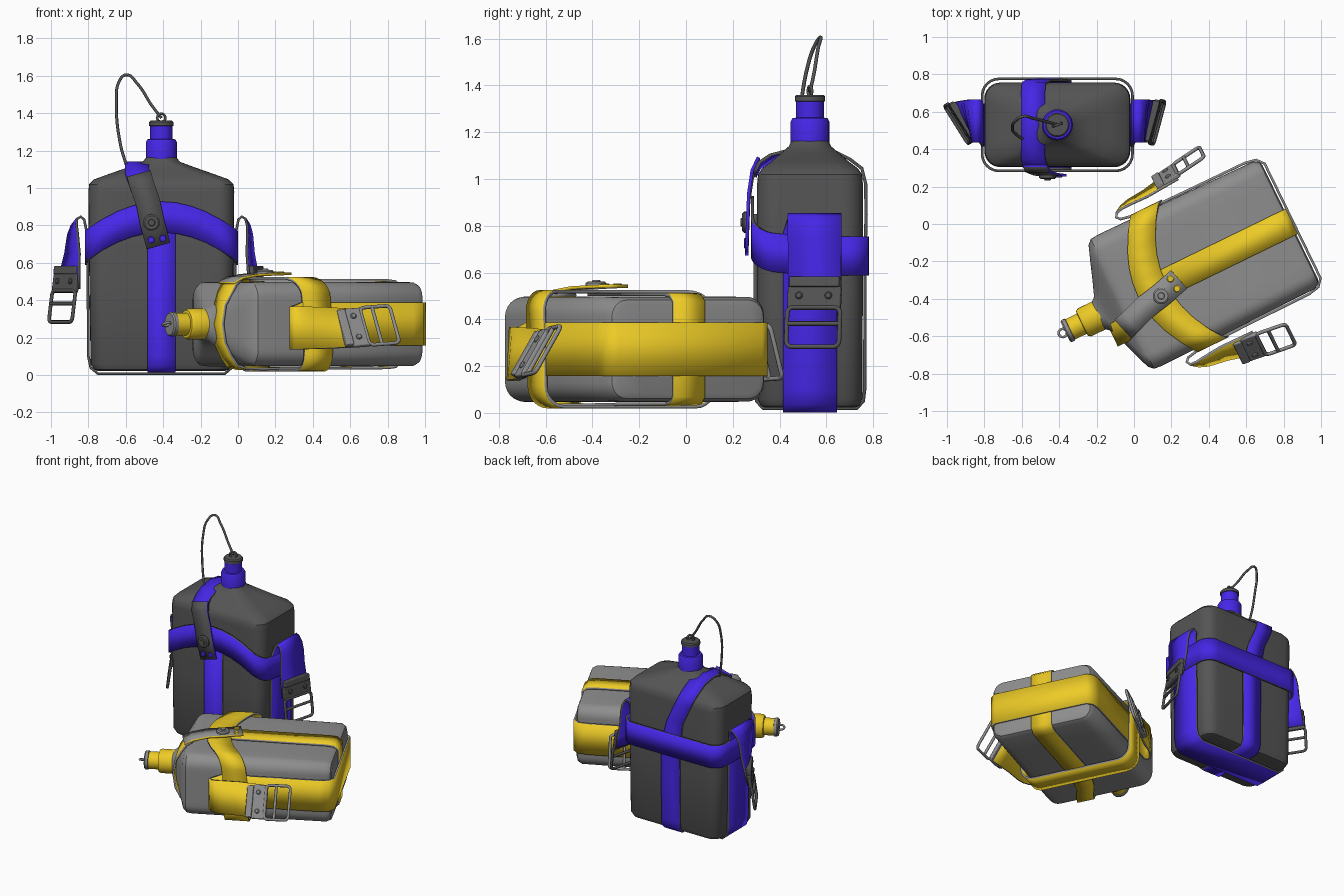
import bpy, bmesh, math
from mathutils import Matrix, Vector

if "Cube" in bpy.data.objects:
    bpy.data.objects.remove(bpy.data.objects["Cube"])


def material(name, c):
    m = bpy.data.materials.new(name)
    m.diffuse_color = (*c, 1)
    m.use_nodes = True
    m.node_tree.nodes["Principled BSDF"].inputs["Base Color"].default_value = m.diffuse_color
    return m


DARK = material("dark_grey", (0.09, 0.09, 0.09))
PALE = material("pale_grey", (0.27, 0.27, 0.27))
BLUE = material("blue", (0.06, 0.02, 0.8))
YELLOW = material("yellow", (0.85, 0.6, 0.02))


def place(name, data, frame, mats):
    ob = bpy.data.objects.new(name, data)
    bpy.context.collection.objects.link(ob)
    ob.matrix_world = frame
    for m in mats:
        data.materials.append(m)
    return ob


def mesh_object(name, bm, frame, mats, angle=35):
    bmesh.ops.recalc_face_normals(bm, faces=bm.faces)
    me = bpy.data.meshes.new(name)
    bm.to_mesh(me)
    bm.free()
    me.shade_smooth()
    me.set_sharp_from_angle(angle=math.radians(angle))
    return place(name, me, frame, mats)


def rounded_rect(hx, hy, r, arc=6, side=8):
    """Outline points, each straight side subdivided."""
    pts = []
    corners = [(1, 1, 0), (-1, 1, 90), (-1, -1, 180), (1, -1, 270)]
    for i, (sx, sy, a0) in enumerate(corners):
        for k in range(arc + 1):
            a = math.radians(a0 + 90 * k / arc)
            pts.append(Vector((sx * (hx - r) + r * math.cos(a), sy * (hy - r) + r * math.sin(a))))
        nx, ny, na = corners[(i + 1) % 4]
        a = math.radians(na)
        end = Vector((nx * (hx - r) + r * math.cos(a), ny * (hy - r) + r * math.sin(a)))
        start = pts[-1].copy()
        pts += [start.lerp(end, k / side) for k in range(1, side)]
    return pts


def loft(name, rings, frame, mats):
    bm = bmesh.new()
    loops = [[bm.verts.new((p.x, p.y, z)) for p in rounded_rect(hx, hy, r)] for z, hx, hy, r in rings]
    for a, b in zip(loops, loops[1:]):
        for i in range(len(a)):
            j = (i + 1) % len(a)
            bm.faces.new((a[i], a[j], b[j], b[i]))
    bm.faces.new(loops[0])
    bm.faces.new(loops[-1])
    return mesh_object(name, bm, frame, mats)


def lathe(name, profile, frame, mats, n=32):
    bm = bmesh.new()
    loops = [[bm.verts.new((r * math.cos(2 * math.pi * i / n), r * math.sin(2 * math.pi * i / n), z))
              for i in range(n)] for r, z in profile]
    for a, b in zip(loops, loops[1:]):
        for i in range(n):
            j = (i + 1) % n
            bm.faces.new((a[i], a[j], b[j], b[i]))
    bm.faces.new(loops[0])
    bm.faces.new(loops[-1])
    return mesh_object(name, bm, frame, mats)


def ribbon(name, pts, widths, frame, mats, closed=False, thick=0.014):
    """Strap swept along pts; widths are half-width vectors. Rim uses the second material."""
    bm = bmesh.new()
    rows = [(bm.verts.new(Vector(p) - Vector(w)), bm.verts.new(Vector(p) + Vector(w)))
            for p, w in zip(pts, widths)]
    for a, b in zip(rows, rows[1:] + (rows[:1] if closed else [])):
        bm.faces.new((a[0], a[1], b[1], b[0]))
    ob = mesh_object(name, bm, frame, mats, 60)
    so = ob.modifiers.new("thickness", "SOLIDIFY")
    so.thickness, so.offset, so.material_offset_rim = thick, 0, 1
    return ob


def wire(name, pts, radius, frame, mats, closed=False, smooth=False):
    cu = bpy.data.curves.new(name, "CURVE")
    cu.dimensions = "3D"
    cu.bevel_depth, cu.bevel_resolution, cu.use_fill_caps = radius, 2, True
    if smooth:
        sp = cu.splines.new("BEZIER")
        sp.bezier_points.add(len(pts) - 1)
        for b, p in zip(sp.bezier_points, pts):
            b.co = p
            b.handle_left_type = b.handle_right_type = "AUTO"
    else:
        sp = cu.splines.new("POLY")
        sp.points.add(len(pts) - 1)
        for b, p in zip(sp.points, pts):
            b.co = (*p, 1)
    sp.use_cyclic_u = closed
    return place(name, cu, frame, mats)


def canteen(prefix, frame, grey, colour):
    # Bottle body with sloping shoulders
    loft(prefix + "body", [(.022, .34, .19, .06), (.03, .36, .21, .07), (.06, .378, .224, .08),
                           (.5, .385, .226, .085), (.98, .39, .226, .085), (1.02, .386, .222, .085),
                           (1.045, .362, .205, .08), (1.075, .28, .165, .08), (1.11, .18, .125, .08),
                           (1.14, .1, .09, .075), (1.17, .075, .075, .07)], frame, [grey])
    # Stepped screw cap, top disc and ring
    lathe(prefix + "cap", [(.075, 1.14), (.083, 1.15), (.083, 1.245), (.075, 1.26), (.06, 1.262),
                           (.06, 1.335)], frame, [colour])
    lathe(prefix + "cap_top", [(.055, 1.328), (.065, 1.333), (.065, 1.352), (.058, 1.36)], frame, [grey])
    ring = [(.022 * math.cos(a), .008 * math.cos(a), 1.375 + .022 * math.sin(a))
            for a in [i * math.pi / 8 for i in range(16)]]
    wire(prefix + "cap_ring", ring, .007, frame, [grey], True)

    # Lengthwise strap: front, base, back and over the shoulder
    pts = [(0, -.234, .85), (0, -.234, .1), (0, -.228, .05), (0, -.2, .019), (0, .2, .019), (0, .228, .05),
           (0, .234, .1), (0, .236, .68), (-.04, .24, .85), (-.1, .238, .98), (-.125, .222, 1.045),
           (-.13, .17, 1.085), (-.13, .1, 1.12), (-.13, 0, 1.135), (-.13, -.1, 1.12), (-.13, -.17, 1.09),
           (-.12, -.215, 1.06), (-.105, -.235, 1.02)]
    ribbon(prefix + "long_strap", pts,
           [(.075 if i < 8 else .064, 0, .012 if i > 14 else 0) for i in range(len(pts))],
           frame, [colour, grey])
    # Closing tab with snap button and rivets
    ribbon(prefix + "tab", [(-.12, -.22, 1.075), (-.105, -.247, 1.02), (-.07, -.262, .92), (-.05, -.266, .82),
                            (-.015, -.27, .69)], [(.063, 0, .018)] * 5, frame, [grey, colour])
    for label, x, z, r, c in (("button", -.052, .815, .045, grey), ("button_centre", -.052, .815, .02, grey),
                              ("rivet_a", -.055, .722, .019, colour), ("rivet_b", .008, .73, .019, colour)):
        h = {"button": .018, "button_centre": .025}.get(label, .01)
        m = frame @ Matrix.Translation((x, -.272, z)) @ Matrix.Rotation(math.pi / 2, 4, "X")
        lathe(prefix + label, [(r, -.006), (r, h * .6), (r * .8, h)], m, [c], 20)

    # Belt around the body, arching up at the front
    belt = []
    for p in rounded_rect(.402, .246, .09):
        arch = min(1, max(0, -p.y / .2))
        belt.append((p.x, p.y, .67 + arch * (.02 + .155 * (1 - (p.x / .402) ** 2))))
    ribbon(prefix + "belt", belt, [(0, 0, .083)] * len(belt), frame, [colour, grey], True)

    # Side strap: loose end, loop, down the side, under the base and mirrored
    half = [(.5, .46), (.488, .55), (.475, .65), (.472, .75), (.465, .8), (.45, .835), (.43, .847), (.412, .83),
            (.4, .77), (.395, .65), (.392, .4), (.39, .1), (.378, .04), (.34, .008)]
    twist = {1: 15, -1: 32}
    pts, widths = [], []
    for s, seq in ((1, half), (-1, half[::-1])):
        for x, z in seq:
            i = half.index((x, z))
            a = math.radians(twist[s] * max(0, 1 - i / 5))
            pts.append((s * x, .02 if i < 8 else 0, z))
            widths.append((s * .115 * math.sin(a), .115 * math.cos(a), 0))
    ribbon(prefix + "side_strap", pts, widths, frame, [colour, grey])

    # Buckles: plate, folded lip, rivets and ladder frame
    for s, side in ((1, "right_"), (-1, "left_")):
        m = (frame @ Matrix.Translation((s * .508, .02, .51)) @ Matrix.Rotation(-s * math.radians(twist[s]), 4, "Z")
             @ Matrix.Rotation(-s * math.radians(8), 4, "Y"))
        for label, size, dz, dx in (("buckle_plate", (.026, .235, .1), -.02, 0),
                                    ("buckle_lip", (.036, .22, .045), .05, .003)):
            bm = bmesh.new()
            bmesh.ops.create_cube(bm, size=1, matrix=Matrix.Translation((s * dx, 0, dz)) @ Matrix.Diagonal((*size, 1)))
            ob = mesh_object(prefix + side + label, bm, m, [grey])
            bv = ob.modifiers.new("edge", "BEVEL")
            bv.width, bv.segments = .006, 2
        for k in (-1, 1):
            rm = m @ Matrix.Translation((s * .012, k * .065, -.01)) @ Matrix.Rotation(s * math.pi / 2, 4, "Y")
            lathe(prefix + side + "buckle_rivet", [(.016, 0), (.016, .006), (.011, .011)], rm, [grey], 12)
        outline = [(s * .006, p.x, p.y - .145) for p in rounded_rect(.117, .085, .025, 4, 2)]
        wire(prefix + side + "buckle_frame", outline, .01, m, [grey], True)
        wire(prefix + side + "buckle_bar", [(s * .006, -.117, -.13), (s * .006, .117, -.13)], .01, m, [grey])


# Upright blue canteen, and the yellow one lying on its back
upright = Matrix.Translation((-.41, .53, 0))
ca, sa = math.cos(math.radians(26)), math.sin(math.radians(26))
lying = Matrix(((-sa, 0, -ca, .855), (ca, 0, -sa, .02), (0, -1, 0, .272), (0, 0, 0, 1)))
canteen("upright_", upright, DARK, BLUE)
canteen("lying_", lying, PALE, YELLOW)

# Cord from the upright cap to its shoulder strap
wire("cap_cord", [(0, 0, 1.375), (-.05, .015, 1.44), (-.13, .035, 1.56), (-.185, .045, 1.605), (-.225, .02, 1.57),
                  (-.24, -.015, 1.46), (-.22, -.05, 1.24), (-.18, -.08, 1.1)], .008, upright, [DARK], smooth=True)
